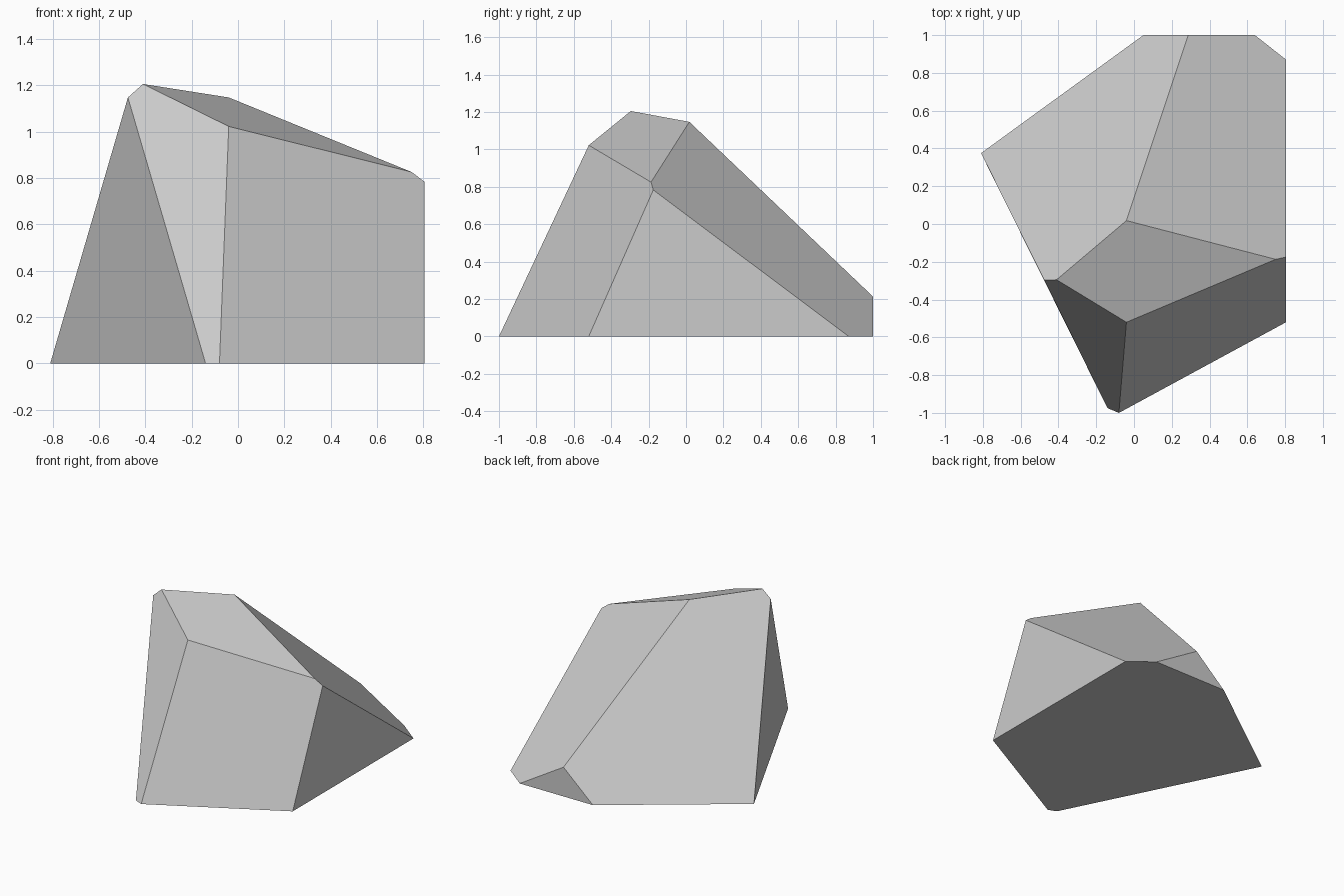
import bpy
import bmesh
from math import radians

cube = bpy.data.objects.get("Cube")
if cube:
    bpy.data.objects.remove(cube, do_unlink=True)

# Stone colour
stone = bpy.data.materials.new("grey_stone")
stone.use_nodes = True
grey = (0.6, 0.6, 0.6, 1)
stone.diffuse_color = grey
stone.node_tree.nodes["Principled BSDF"].inputs["Base Color"].default_value = grey

# Outline of the rock where it sits on the ground
footprint = [(-0.81, 0.375), (-0.14, -0.975), (-0.08, -1), (0.805, -0.52),
             (0.805, 0.87), (0.64, 1), (0.05, 1)]
# Corners of the sloping top, and the low corner at the back
crown = [(-0.475, -0.297, 1.147), (-0.41, -0.295, 1.205), (-0.04, 0.018, 1.147),
         (-0.04, -0.52, 1.022), (0.75, -0.187, 0.825), (0.805, -0.175, 0.783)]
back_corner = (0.287, 1, 0.213)

# Wrap the corners in a faceted hull and merge the coplanar triangles
bm = bmesh.new()
for corner in [(x, y, 0) for x, y in footprint] + crown + [back_corner]:
    bm.verts.new(corner)
bmesh.ops.convex_hull(bm, input=bm.verts[:])
bmesh.ops.dissolve_limit(bm, angle_limit=radians(3), verts=bm.verts[:], edges=bm.edges[:])
bmesh.ops.recalc_face_normals(bm, faces=bm.faces[:])

mesh = bpy.data.meshes.new("rock")
bm.to_mesh(mesh)
bm.free()
mesh.materials.append(stone)
rock = bpy.data.objects.new("rock", mesh)
bpy.context.collection.objects.link(rock)
